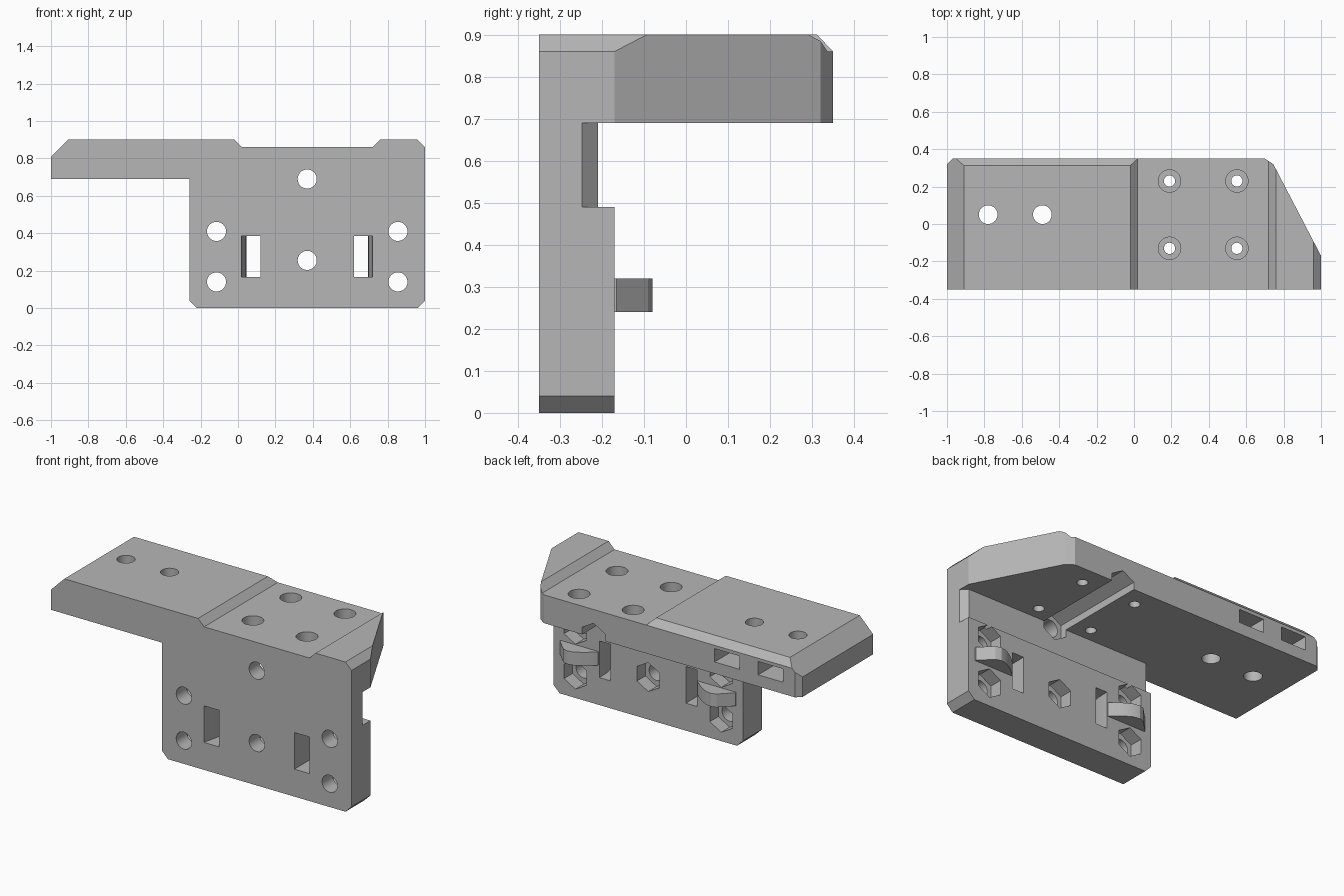
import bpy, bmesh, math
from mathutils import Vector

cube = bpy.data.objects.get("Cube")
if cube:
    bpy.data.objects.remove(cube, do_unlink=True)

grey = bpy.data.materials.new("matte_grey")
grey.use_nodes = True
COLOUR = (0.47, 0.47, 0.47, 1)
grey.diffuse_color = COLOUR
grey.node_tree.nodes["Principled BSDF"].inputs["Base Color"].default_value = COLOUR

# Where a 2D outline point lands for each extrusion axis
PLACE = {"x": lambda a, b, c: (c, a, b),
         "y": lambda a, b, c: (a, c, b),
         "z": lambda a, b, c: (a, b, c)}


def prism(name, outline, axis, start, end):
    """Extrude a 2D outline along one axis."""
    bm = bmesh.new()
    place = PLACE[axis]
    face = bm.faces.new([bm.verts.new(place(a, b, start)) for a, b in outline])
    moved = bmesh.ops.extrude_face_region(bm, geom=[face])["geom"]
    offset = Vector(place(0, 0, end - start))
    bmesh.ops.translate(bm, vec=offset, verts=[g for g in moved if isinstance(g, bmesh.types.BMVert)])
    bmesh.ops.recalc_face_normals(bm, faces=bm.faces)
    mesh = bpy.data.meshes.new(name)
    bm.to_mesh(mesh)
    bm.free()
    mesh.materials.append(grey)
    obj = bpy.data.objects.new(name, mesh)
    bpy.context.collection.objects.link(obj)
    return obj


def ring(u, v, radius, sides=32):
    """Polygon outline with a corner pointing up."""
    angles = [math.pi / 2 + math.tau * i / sides for i in range(sides)]
    return [(u + radius * math.cos(t), v + radius * math.sin(t)) for t in angles]


def rect(u0, u1, v0, v1):
    return [(u0, v0), (u1, v0), (u1, v1), (u0, v1)]


def combine(target, tool, operation):
    """Apply a boolean and discard the tool."""
    mod = target.modifiers.new("shape", "BOOLEAN")
    mod.operation, mod.solver, mod.object = operation, "EXACT", tool
    bpy.context.view_layer.objects.active = target
    bpy.ops.object.modifier_apply(modifier=mod.name)
    bpy.data.objects.remove(tool, do_unlink=True)


# Bracket body: front, side and plan outlines intersected
front = [(-1, 0.69), (-0.26, 0.69), (-0.26, 0.04), (-0.22, 0), (0.96, 0), (1, 0.04),
         (1, 0.86), (0.96, 0.9), (0.76, 0.9), (0.72, 0.86), (0.02, 0.86), (-0.02, 0.9),
         (-0.91, 0.9), (-1, 0.81)]
side = [(-0.5, -0.1), (-0.17, -0.1), (-0.17, 0.49), (-0.21, 0.49), (-0.21, 0.69),
        (0.35, 0.69), (0.35, 0.86), (0.312, 0.9), (0.312, 1), (-0.5, 1)]
plan = [(-1.1, -0.5), (1.1, -0.5), (1.1, -0.362), (0.745, 0.32), (0.7, 0.35), (0.7, 0.5),
        (-0.97, 0.5), (-0.97, 0.35), (-1, 0.32), (-1.1, 0.22)]
side_cut = [(1, -0.17), (0.745, 0.32), (0.7, 0.35), (0.7, 0.5), (1.2, 0.5), (1.2, -0.17)]
corner_cut = [(-0.97, 0.35), (-1, 0.32), (-1.1, 0.32), (-1.1, 0.5), (-0.97, 0.5)]

body = prism("mounting_bracket", front, "y", -0.35, 0.35)
combine(body, prism("side_limit", side, "x", -1.2, 1.2), "INTERSECT")
combine(body, prism("sloped_corner", side_cut, "z", -0.1, 1.1), "DIFFERENCE")
combine(body, prism("end_corner", corner_cut, "z", 0.5, 1.1), "DIFFERENCE")

# Bevel on the thin upper part of the plate
bevel = [(1.04, -0.287), (0.96, -0.207), (1.04, -0.207)]
combine(body, prism("thin_edge_bevel", bevel, "z", 0.49, 0.69), "DIFFERENCE")

# Arched strap hooks on the back and slots beside them, mirrored about the plate centre
hook = [(0.955, -0.2), (0.955, -0.165), (0.88, -0.09), (0.85, -0.08), (0.81, -0.087),
        (0.76, -0.115), (0.7, -0.165), (0.7, -0.2)]
slot = [(0.62, -0.4), (0.72, -0.4), (0.72, -0.34), (0.708, -0.29), (0.697, -0.24),
        (0.695, -0.15), (0.62, -0.15)]
for mirrored in (False, True):
    flip = lambda pts: [(0.74 - a if mirrored else a, b) for a, b in pts]
    combine(body, prism("strap_hook", flip(hook), "z", 0.24, 0.32), "UNION")
    combine(body, prism("strap_slot", flip(slot), "z", 0.165, 0.385), "DIFFERENCE")

# Plate screw holes with hexagonal nut pockets behind
for x, z in [(-0.115, 0.41), (-0.115, 0.14), (0.855, 0.41), (0.855, 0.14),
             (0.37, 0.255), (0.37, 0.69)]:
    pocket_end = 0.5 if z > 0.6 else -0.12
    combine(body, prism("screw_hole", ring(x, z, 0.051), "y", -0.4, -0.2), "DIFFERENCE")
    combine(body, prism("nut_pocket", ring(x, z, 0.087, 6), "y", -0.25, pocket_end), "DIFFERENCE")

# Counterbored holes in the recessed shelf
for x in (0.19, 0.55):
    for y in (-0.13, 0.23):
        combine(body, prism("bolt_hole", ring(x, y, 0.03), "z", 0.6, 1), "DIFFERENCE")
        combine(body, prism("counterbore", ring(x, y, 0.06), "z", 0.76, 1), "DIFFERENCE")

# Arm holes with nut slots entering from the back
for x in (-0.78, -0.49):
    combine(body, prism("arm_hole", ring(x, 0.05, 0.05), "z", 0.6, 1), "DIFFERENCE")
    nut_slot = rect(x - 0.11, x + 0.055, 0.76, 0.84)
    combine(body, prism("nut_slot", nut_slot, "y", -0.03, 0.5), "DIFFERENCE")

# Smooth the round holes while keeping hard edges
bpy.ops.object.select_all(action="DESELECT")
body.select_set(True)
bpy.context.view_layer.objects.active = body
bpy.ops.object.shade_smooth_by_angle(angle=math.radians(20))
